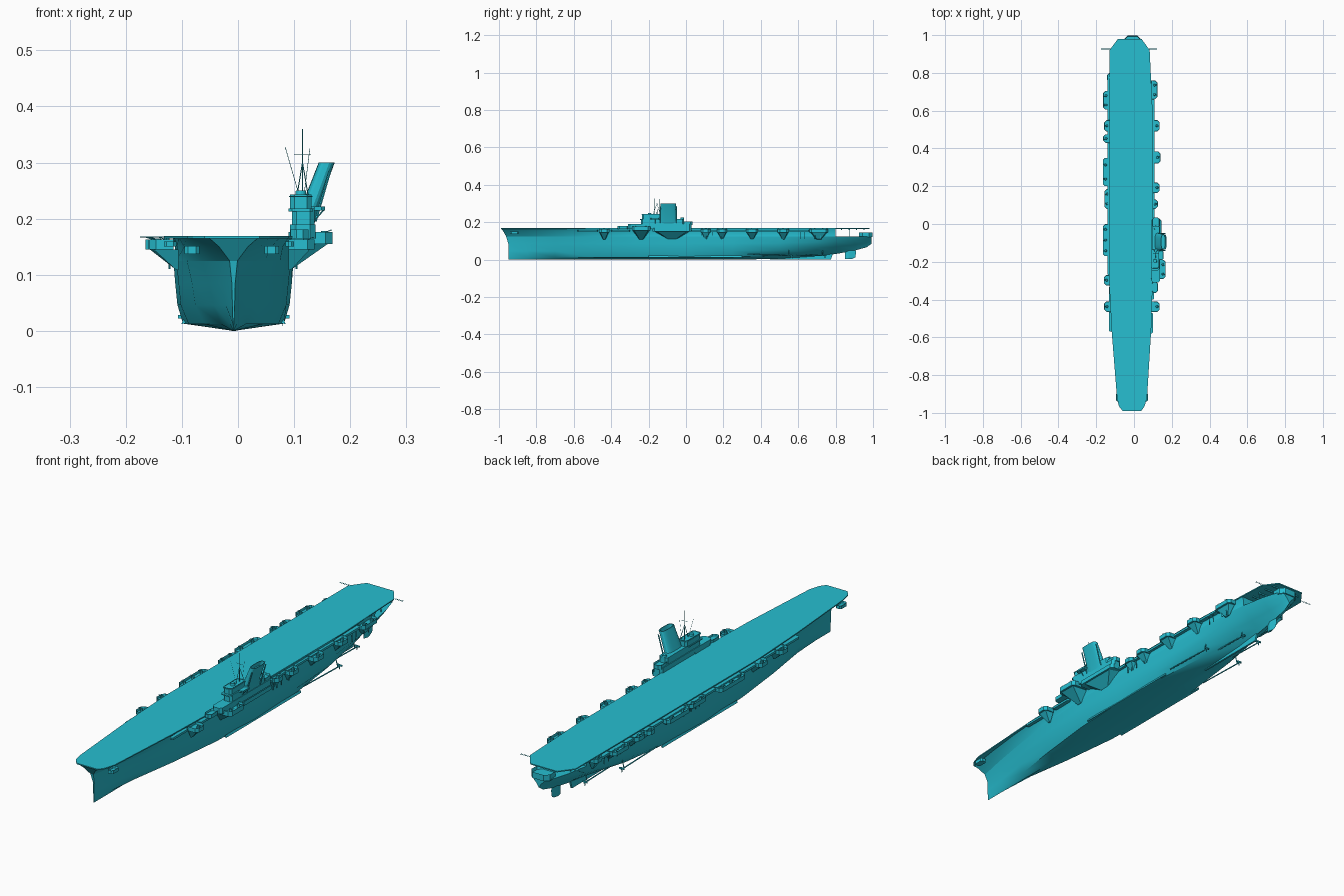
import bpy, bmesh, math
from mathutils import Vector

if "Cube" in bpy.data.objects:
    bpy.data.objects.remove(bpy.data.objects["Cube"])

CX = -0.008                      # hull centreline
paint = bpy.data.materials.new("cyan_paint")
paint.diffuse_color = (0.02, 0.52, 0.64, 1)
paint.use_nodes = True
paint.node_tree.nodes["Principled BSDF"].inputs["Base Color"].default_value = paint.diffuse_color


def finish(name, bm, smooth=None):
    bmesh.ops.recalc_face_normals(bm, faces=bm.faces)
    me = bpy.data.meshes.new(name)
    bm.to_mesh(me)
    bm.free()
    ob = bpy.data.objects.new(name, me)
    me.materials.append(paint)
    bpy.context.collection.objects.link(ob)
    if smooth:
        bpy.ops.object.select_all(action='DESELECT')
        ob.select_set(True)
        bpy.context.view_layer.objects.active = ob
        bpy.ops.object.shade_smooth_by_angle(angle=math.radians(smooth))
    return ob


def loft(name, rings, smooth=None):
    bm = bmesh.new()
    vs = [[bm.verts.new(p) for p in r] for r in rings]
    n = len(rings[0])
    for a, b in zip(vs, vs[1:]):
        for i in range(n):
            j = (i + 1) % n
            bm.faces.new((a[i], a[j], b[j], b[i]))
    bm.faces.new(vs[0])
    bm.faces.new(vs[-1])
    return finish(name, bm, smooth)


def prism(name, outline, z0, z1, rim=0, depth=0):
    """Extruded plan outline; rim and depth hollow the top into a tub."""
    bm = bmesh.new()
    lo = [bm.verts.new((x, y, z0)) for x, y in outline]
    hi = [bm.verts.new((x, y, z1)) for x, y in outline]
    n = len(outline)
    for i in range(n):
        j = (i + 1) % n
        bm.faces.new((lo[i], lo[j], hi[j], hi[i]))
    bm.faces.new(lo[::-1])
    top = bm.faces.new(hi)
    bmesh.ops.recalc_face_normals(bm, faces=bm.faces)
    if rim:
        bmesh.ops.inset_region(bm, faces=[top], thickness=rim)
        bmesh.ops.translate(bm, verts=top.verts, vec=(0, 0, -depth))
    return finish(name, bm)


def chamfered(x0, x1, y0, y1, c):
    return [(x0 + c, y0), (x1 - c, y0), (x1, y0 + c), (x1, y1 - c),
            (x1 - c, y1), (x0 + c, y1), (x0, y1 - c), (x0, y0 + c)]


def rod(name, a, b, r=0.001, r2=None, n=6):
    a, b = Vector(a), Vector(b)
    bm = bmesh.new()
    bmesh.ops.create_cone(bm, cap_ends=True, segments=n, radius1=r,
                          radius2=r if r2 is None else r2, depth=(b - a).length)
    q = Vector((0, 0, 1)).rotation_difference((b - a).normalized())
    for v in bm.verts:
        v.co = q @ v.co + (a + b) / 2
    return finish(name, bm)


# Hull stations: y, keel z, bilge z, half widths (bilge, low, mid, upper, top)
stations = [
    (-.95, .000, .012, .001, .002, .003, .007, .045),
    (-.85, .000, .012, .006, .014, .020, .030, .066),
    (-.70, .000, .012, .022, .036, .044, .056, .083),
    (-.50, .000, .012, .052, .068, .074, .083, .098),
    (-.25, .000, .012, .080, .094, .098, .102, .106),
    (.00, .000, .013, .090, .100, .104, .107, .109),
    (.25, .000, .014, .085, .100, .104, .107, .109),
    (.50, .004, .020, .060, .090, .100, .104, .107),
    (.70, .018, .034, .026, .062, .086, .096, .100),
    (.80, .030, .044, .014, .044, .073, .088, .094),
    (.90, .048, .060, .010, .030, .054, .070, .080),
    (.965, .066, .075, .006, .018, .036, .050, .060),
    (.992, .085, .090, .004, .010, .022, .032, .040),
]
lower, upper = [], []
for y, kz, bz, *w in stations:
    zs = [bz, bz + (.125 - bz) * .3, bz + (.125 - bz) * .65, .125]
    bow = y == -.95
    pts = [(w[i], y - (.012 if bow and i == 3 else 0), zs[i]) for i in range(4)]
    lower.append([(CX + a, b, z) for a, b, z in reversed(pts)] + [(CX, y, kz)] +
                 [(CX - a, b, z) for a, b, z in pts])
    if y <= .8:
        yt = -.99 if bow else y
        yl = pts[3][1]
        m = .4 * w[3] + .6 * w[4] - .004
        half = [(w[3], yl, .125), (m, yl * .5 + yt * .5, .15), (w[4], yt, .167)]
        upper.append([(CX + a, b, z) for a, b, z in half] +
                     [(CX - a, b, z) for a, b, z in reversed(half)])
loft("lower_hull", lower, 35)
loft("upper_hull", upper, 35)

# Flight deck
deck = [(-.06, -.99), (.038, -.99), (.056, -.965), (.069, -.92), (.091, -.56), (.099, -.3),
        (.1, .56), (.083, .92), (.04, .98), (-.085, .98), (-.13, .92),
        (-.132, -.3), (-.118, -.57), (-.09, -.92), (-.08, -.965)]
prism("flight_deck", deck, .1645, .169)

# Stern: quarterdeck tub, pillars, deck beams
prism("stern_gun_platform", chamfered(-.052, .036, .925, .997, .018), .12, .146, .004, .014)
for x in (-.075, -.04, .02, .055):
    rod("stern_pillar", (x, .875, .12), (x, .875, .166), .0018)
for y in (.83, .87, .91, .95):
    prism("deck_beam", [(-.09, y), (.055, y), (.055, y + .004), (-.09, y + .004)], .159, .165)

# Skeg, rudder, shafts and propellers
loft("skeg", [[(CX - t, .45, .0), (CX + t, .45, .0), (CX + t, y1, .0), (CX + t, .79, .045),
               (CX + t, .45, .02), (CX - t, .45, .02), (CX - t, .79, .045), (CX - t, y1, .0)][2:4] +
              [(CX + t, .45, .02), (CX + t, .45, .001)] for t, y1 in ((-.004, .775), (.004, .775))])
loft("rudder", [[(CX - .001, .85, z), (CX - .005, .87, z), (CX, .85 + l, z), (CX + .005, .87, z)]
                for z, l in ((.004, .04), (.012, .055), (.04, .06), (.07, .05))])
for s in (-1, 1):
    for off, ya, yb, z in ((.088, .33, .56, .022), (.042, .5, .74, .022)):
        x = CX + s * off
        rod("propeller_shaft", (x, ya, z + .006), (x, yb, z), .0025, n=8)
        rod("propeller_hub", (x, yb, z), (x, yb + .012, z), .004, .001, 8)
        rod("shaft_strut", (x, yb - .01, z), (x - s * .012, yb - .01, z + .045), .002)
        for k in range(3):
            a = k * math.tau / 3 + .5
            c, d = math.cos(a), math.sin(a)
            prism("propeller_blade", [(x, yb), (x + c * .013, yb + .002),
                  (x + c * .013, yb + .006), (x, yb + .006)],
                  z + min(0, d * .013), z + max(.003, d * .013))
    # Bilge keel
    loft("bilge_keel", [[(CX + s * .085, y, .014), (CX + s * .093, y, .012),
                         (CX + s * .089, y, .022)] for y in (-.2, .3)])


# Side gun sponsons: tub, support bracket, gun mounts
def sponson(s, y0, y1, xo, z0=.145, z1=.163, guns=True):
    xi = .09 if s > 0 else .115
    c = min(.012, (y1 - y0) / 4)
    prism("sponson", [(s * xi, y0), (s * (xo - c), y0), (s * xo, y0 + c),
                      (s * xo, y1 - c), (s * (xo - c), y1), (s * xi, y1)], z0, z1, .002, .01)
    ym, h = (y0 + y1) / 2, (y1 - y0) / 2
    hull = abs(CX + s * .098)
    loft("sponson_bracket", [[(s * hull, ym - h * .9, z0), (s * (xo - .008), ym - h * .75, z0),
                              (s * (xo - .008), ym + h * .75, z0), (s * hull, ym + h * .9, z0)],
                             [(s * hull, ym - h * .25, .108), (s * (hull + .006), ym - h * .2, .11),
                              (s * (hull + .006), ym + h * .2, .11), (s * hull, ym + h * .25, .108)]])
    n = max(1, round((y1 - y0) / .06)) if guns else 0
    for i in range(n):
        y = y0 + (i + .5) * (y1 - y0) / n
        x = s * (xo - .015)
        rod("gun_mount", (x, y, z1 - .01), (x, y, z1 + .002), .007, .005, 8)
        for d in (-.003, .003):
            rod("gun_barrel", (x, y + d, z1 - .001), (x + s * .014, y + d, z1 + .004), .001)


for y0, y1, xo in ((.75, .80, .142), (.605, .705, .163), (.49, .55, .158), (.43, .475, .163),
                   (.20, .35, .165), (.08, .185, .157), (-.17, 0, .165),
                   (-.325, -.27, .16), (-.465, -.41, .158)):
    sponson(-1, y0, y1, xo)
for y0, y1, xo in ((.66, .76, .124), (.49, .55, .136), (.32, .385, .14), (.165, .22, .136),
                   (.08, .13, .126), (-.465, -.41, .136)):
    sponson(1, y0, y1, xo)
sponson(1, -.29, -.19, .168, .155, .176)
sponson(1, -.18, .03, .145, .15, .168, False)
for x, s in ((.06, 1), (-.082, -1)):
    prism("bow_tub", chamfered(x - .013, x + .013, -.94, -.895, .006), .137, .151, .002, .008)

# Edge galleries and hanging poles
for x0, x1, y0, y1 in ((.088, .108, .0, .66), (.088, .106, -.4, -.3), (.085, .1, -.58, -.47),
                       (-.14, -.12, -.27, .78), (-.132, -.11, -.57, -.33)):
    prism("gallery", chamfered(x0, x1, y0, y1, .005), .15, .159)
for y in (.085, .11, .14, .19, .61, .635, .69, .72):
    rod("starboard_pole", (.104, y, .11), (.106, y, .152), .0018)
    rod("port_pole", (-.122, y, .11), (-.124, y, .152), .0018)

# Folding antenna outriggers at the stern
for a, b in ((-.175, -.125), (.08, .122)):
    for y in (.925, .93):
        rod("antenna_outrigger", (a, y, .167), (b, y, .167), .0008, n=4)

# Island
prism("island_base", chamfered(.093, .138, -.31, .03, .01), .165, .19)
prism("island_forward_tub", chamfered(.094, .126, -.365, -.305, .01), .165, .181, .002, .008)
prism("island_aft_tub", chamfered(.096, .134, -.02, .035, .01), .185, .203, .002, .008)
prism("island_middle", chamfered(.096, .136, -.24, -.01, .008), .19, .218)
prism("bridge", chamfered(.093, .131, -.235, -.135, .008), .218, .243, .002, .006)
prism("bridge_wing", chamfered(.09, .134, -.245, -.15, .006), .213, .218)
prism("bridge_roof_edge", chamfered(.091, .133, -.238, -.132, .008), .239, .2405)
prism("island_side_platform", chamfered(.13, .155, -.19, -.14, .006), .215, .222, .002, .003)
rod("island_platform_strut", (.152, -.165, .215), (.135, -.165, .195), .0015)
rod("director_base", (.112, -.195, .238), (.112, -.195, .25), .01, .009, 12)
rod("director_aft", (.115, -.02, .2), (.115, -.02, .225), .011, .009, 12)

# Slanted funnel with hollow top
fun = []
for cx, z, rx, ry in ((.118, .185, .017, .05), (.126, .215, .016, .047), (.155, .292, .0145, .041),
                      (.158, .3, .0145, .041), (.158, .3, .012, .037), (.152, .28, .012, .037)):
    fun.append([(cx + rx * sx * abs(math.cos(a)) ** .6, -.095 + ry * sy * abs(math.sin(a)) ** .6, z)
                for a in [(k + .5) * math.tau / 20 for k in range(20)]
                for sx in [math.copysign(1, math.cos(a))] for sy in [math.copysign(1, math.sin(a))]])
loft("funnel", fun, 30)
for y in (-.14, -.05):
    rod("funnel_pipe", (.138, y, .195), (.164, y, .285), .0025)

# Tripod mast, yard and whip aerials
rod("mast", (.115, -.155, .24), (.115, -.155, .36), .0015, .0006)
for x, y in ((.104, -.135), (.126, -.135), (.115, -.18)):
    rod("mast_leg", (x, y, .235), (.115, -.155, .3), .001)
rod("yard", (.1, -.155, .315), (.13, -.155, .315), .0007)
rod("whip_aerial", (.108, -.17, .245), (.084, -.17, .328), .0005, n=4)
rod("whip_aerial", (.118, -.14, .245), (.128, -.14, .325), .0005, n=4)
